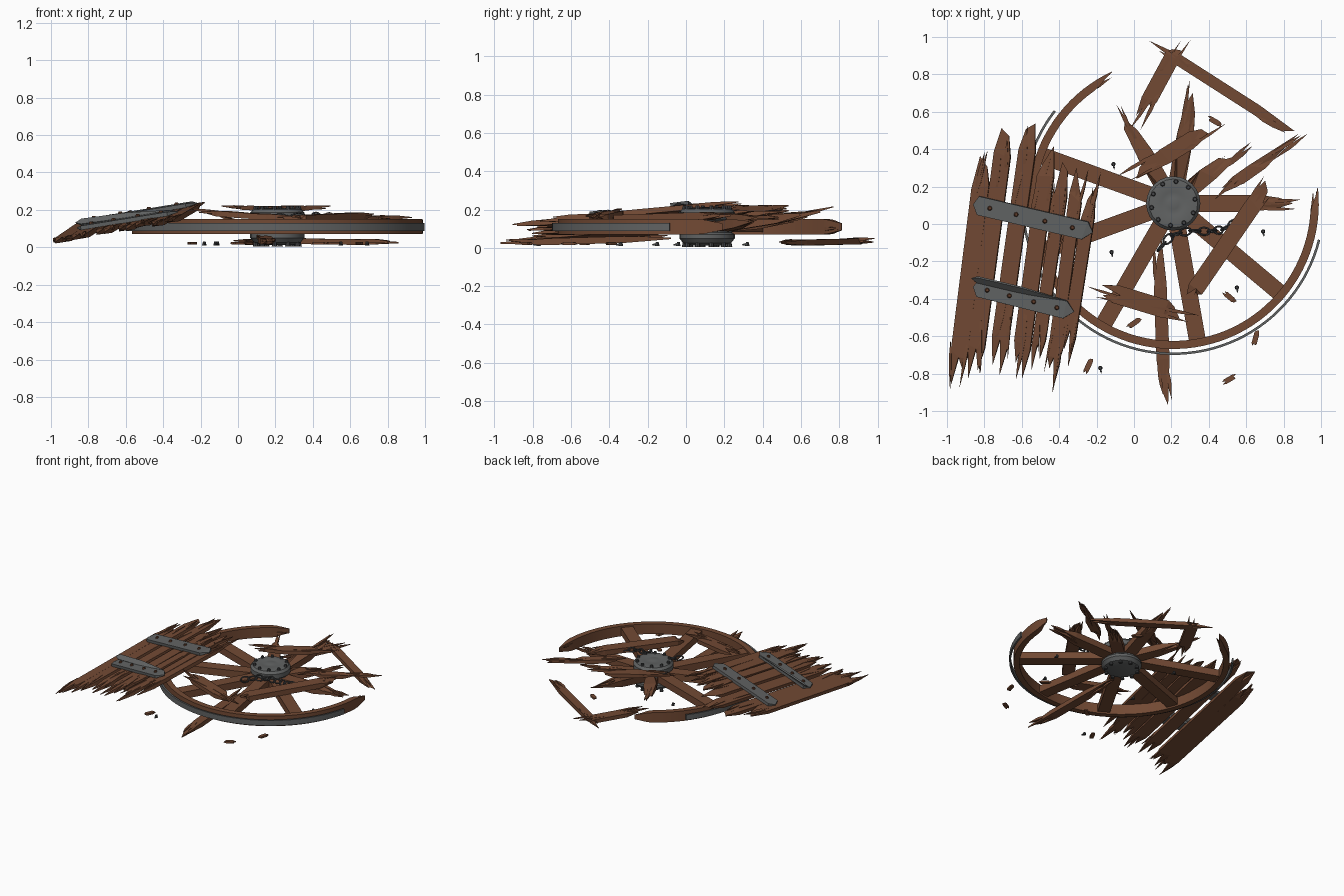
import bpy, bmesh, math, random
from mathutils import Vector, Matrix

if "Cube" in bpy.data.objects:
    bpy.data.objects.remove(bpy.data.objects["Cube"])
random.seed(7)
R = random.uniform

def material(name, c):
    m = bpy.data.materials.new(name)
    m.diffuse_color = (*c, 1)
    m.use_nodes = True
    m.node_tree.nodes["Principled BSDF"].inputs["Base Color"].default_value = m.diffuse_color
    return m

WOOD = material("wood", (0.17, 0.068, 0.034))
DARK = material("dark_wood", (0.12, 0.047, 0.024))
IRON = material("iron", (0.12, 0.125, 0.125))
BLACK = material("black_iron", (0.06, 0.062, 0.065))

def finish(name, bm, mat, smooth=False):
    bmesh.ops.recalc_face_normals(bm, faces=bm.faces)
    me = bpy.data.meshes.new(name)
    bm.to_mesh(me)
    bm.free()
    me.materials.append(mat)
    ob = bpy.data.objects.new(name, me)
    bpy.context.collection.objects.link(ob)
    if smooth:
        bpy.context.view_layer.objects.active = ob
        ob.select_set(True)
        bpy.ops.object.shade_smooth_by_angle(angle=math.radians(35))
        ob.select_set(False)
    return ob

def board(name, p0, p1, w, t, j0=.1, j1=.1, n=4, up=(0, 0, 1), mat=WOOD):
    """Plank from p0 to p1 with splintered ends of depth j0 and j1."""
    p0, p1 = Vector(p0), Vector(p1)
    X = (p1 - p0).normalized()
    Y = Vector(up).cross(X).normalized()
    Z = X.cross(Y)
    L = (p1 - p0).length

    def end(j):
        tip = random.randrange(n)
        out = []
        for i in range(2 * n + 1):
            y = w * (i / (2 * n) - .5)
            if i % 2:
                out.append((0 if i // 2 == tip else j * R(.2, .7), y, .25))
            else:
                out.append((j * R(.75, 1.15), y, 1))
        return out
    pts = [(x, y, s) for x, y, s in end(j0)][::-1] + [(L - x, y, s) for x, y, s in end(j1)]
    bm = bmesh.new()
    lay = [[bm.verts.new(p0 + X * x + Y * y + Z * (h * s * t / 2)) for x, y, s in pts] for h in (1, -1)]
    bm.faces.new(lay[0])
    bm.faces.new(lay[1][::-1])
    for i in range(len(pts)):
        k = (i + 1) % len(pts)
        bm.faces.new((lay[0][i], lay[0][k], lay[1][k], lay[1][i]))
    bmesh.ops.triangulate(bm, faces=[f for f in bm.faces if len(f.verts) > 4])
    return finish(name, bm, mat)

def slivers(name, p0, p1, w, count, ln=.25, up=(0, 0, 1)):
    """Thin splinters peeling along a board, mostly near its ends."""
    p0, p1, N = Vector(p0), Vector(p1), Vector(up)
    X = (p1 - p0).normalized()
    Y = N.cross(X)
    for i in range(count):
        f = R(.08, .25)
        c = p0.lerp(p1, f if i % 2 else 1 - f) + Y * R(-.5, .5) * w
        h = ln * R(.7, 1.2) / 2
        dv = X * h + Y * h * R(-.14, .14) + N * R(-.008, .008)
        board(name, c - dv + N * .008, c + dv + N * .008, R(.012, .022), .018, h * .8, h * .8, 1, up)

def arc(name, r0, r1, z0, z1, a0, a1, n, mat, taper=0):
    """Arc of rectangular section around the hub, optionally pointed at its ends."""
    bm = bmesh.new()
    rings = []
    for i in range(n + 1):
        deg = a0 + (a1 - a0) * i / n
        a = math.radians(deg)
        f = min(1, max(.08, min(deg - a0, a1 - deg) / taper)) if taper else 1
        ri = r1 - (r1 - r0) * f
        zm, zh = (z0 + z1) / 2, (z1 - z0) / 2 * (.4 + .6 * f)
        rings.append([bm.verts.new((CX + r * math.cos(a), CY + r * math.sin(a), z))
                      for r, z in ((ri, zm - zh), (r1, zm - zh), (r1, zm + zh), (ri, zm + zh))])
    for A, B in zip(rings, rings[1:]):
        for k in range(4):
            bm.faces.new((A[k], A[(k + 1) % 4], B[(k + 1) % 4], B[k]))
    bm.faces.new(rings[0])
    bm.faces.new(rings[-1][::-1])
    return finish(name, bm, mat, True)

def stud(name, p, r=.014, h=.02, mat=BLACK):
    bm = bmesh.new()
    bmesh.ops.create_cone(bm, cap_ends=True, segments=8, radius1=r, radius2=r * .6, depth=h,
                          matrix=Matrix.Translation(p))
    return finish(name, bm, mat)

# Wheel rim and the iron tyre that has come loose from it
CX, CY = .21, .11
arc("wheel_rim", .735, .778, .07, .15, 115, 366, 75, WOOD, 8)
arc("iron_tyre", .797, .810, .088, .13, 142, 346, 64, IRON)
for a, s in ((117, 1), (364, -1)):
    for r in (.75, .768):
        q = [(CX + r * math.cos(math.radians(b)), CY + r * math.sin(math.radians(b)), R(.09, .13))
             for b in (a - s * 1, a + s * 12)]
        board("rim_splinter", *q, .02, .02, .1, .08, 1)

# Hub, turned profile with studs on both flanges
prof = [(0, .012), (.08, .012), (.125, .025), (.145, .05), (.145, .07), (.13, .08), (.13, .14), (.145, .15),
        (.145, .185), (.13, .203), (.07, .21), (.06, .206), (.03, .212), (0, .214)]
bm = bmesh.new()
vs = [bm.verts.new((CX + r, CY, z)) for r, z in prof]
es = [bm.edges.new(e) for e in zip(vs, vs[1:])]
bmesh.ops.spin(bm, geom=vs + es, cent=(CX, CY, 0), axis=(0, 0, 1), angle=math.tau, steps=24)
bmesh.ops.remove_doubles(bm, verts=bm.verts, dist=1e-4)
finish("hub", bm, IRON, True)
for i in range(10):
    a = math.tau * (i + .3) / 10
    for z in (.208, .018):
        stud("hub_stud", (CX + .118 * math.cos(a), CY + .118 * math.sin(a), z), .015, .025)

# Nine spokes, four of them snapped
for i in range(9):
    a = math.radians(40 * i)
    d = Vector((math.cos(a), math.sin(a), 0))
    c = Vector((CX, CY, .11))
    if i > 3:
        board("spoke", c + d * .11, c + d * .745, .09, .055, .005, .005, 1)
    else:
        ln, rise = ((.64, .01), (.44, .04), (.60, .08), (.52, .03))[i]
        tip = c + d * ln + Vector((0, 0, rise))
        board("broken_spoke", c + d * .11, tip, .09, .05, .005, .22, 3)
        slivers("spoke_splinter", c + d * .22, tip, .07, 4)

# Leaning plank panel
C = Vector((-.58, -.15))
def on(x, y, h=0):
    dx, dy = x - C.x, y - C.y
    return Vector((x, y, .141 + .16 * (.978 * dx - .208 * dy) + .10 * (.208 * dx + .978 * dy) + h))
NORM = (on(1, 0) - on(0, 0)).cross(on(0, 1) - on(0, 0)).normalized()
planks = [(-.955, -.86, -.80, .36), (-.865, -.83, -.685, .51), (-.74, -.80, -.55, .54), (-.62, -.82, -.45, .42),
          (-.53, -.78, -.365, .33), (-.45, -.88, -.29, .30), (-.37, -.76, -.22, .20)]
for k, (x0, y0, x1, y1) in enumerate(planks):
    h = R(-.004, .004)
    a, b = on(x0, y0, h), on(x1, y1, h)
    board("panel_plank", a, b, .092 if k < 4 else .07, .028, .18, .17, 2, NORM)
    slivers("plank_splinter", a, b, .08, 4, .3, NORM)

# Iron straps with rivets, the lower one bent up along its edge
for x0, y0, x1, y1, w in ((-.86, .105, -.22, -.045, .1), (-.86, -.335, -.32, -.47, .095)):
    board("iron_strap", on(x0, y0, .024), on(x1, y1, .024), w, .022, .03, .045, 1, NORM, IRON)
    for t in (.14, .36, .6, .83):
        stud("strap_rivet", on(x0 + (x1 - x0) * t, y0 + (y1 - y0) * t, .039), .014, .014, DARK)
board("strap_bent_edge", on(-.87, -.29, .05), on(-.36, -.41, .036), .04, .012, .03, .25, 1,
      NORM + Vector((-.1, -.9, 0)), IRON)

# Loose broken boards
loose = [((.30, -.39, .15), (.72, .22, .17), .09, .04, .06, .16), ((.48, .18, .165), (.89, .47, .15), .065, .03, .1, .3),
         ((.0, .26, .205), (.39, .50, .205), .09, .03, .2, .1), ((-.18, -.35, .185), (.25, -.48, .155), .1, .03, .1, .1),
         ((.13, -.08, .05), (.165, -.97, .025), .07, .035, .28, .28), ((.03, .57, .025), (.23, .94, .035), .085, .03, .12, .06),
         ((.14, .94, .035), (.85, .485, .025), .06, .03, .12, .22)]
for a, b, w, t, j0, j1 in loose:
    board("loose_board", a, b, w, t, j0, j1, 2)
    slivers("board_splinter", a, b, w * .9, 4, .26)
board("corner_splinter", (.08, .98, .03), (.34, .82, .035), .03, .02, .15, .1, 1)

# Small chips and fallen nails
for x, y, deg in ((.43, .55, -30), (.51, -.39, -40), (0, -.53, 35), (-.245, -.76, 65), (.51, -.83, 30), (.65, -.61, 75)):
    d = Vector((math.cos(math.radians(deg)), math.sin(math.radians(deg)), 0)) * .045
    p = Vector((x, y, .022))
    board("wood_chip", p - d, p + d, .028, .015, .02, .02, 2)
for x, y in ((-.11, .32), (-.12, -.15), (.69, -.04), (.55, -.34), (-.18, -.77)):
    stud("nail_head", (x, y, .02), .012, .02)
    board("nail_shank", (x, y, .02), (x + .005, y - .028, .015), .009, .009, .004, .01, 1, mat=BLACK)

# Chain lying over the spokes
path = [(.13, -.14, .15), (.20, -.06, .155), (.30, -.035, .165), (.40, -.04, .165), (.47, -.03, .165), (.55, .01, .155)]
path = [Vector(p) for p in path]
links = []
for a, b in zip(path, path[1:]):
    links += [(a, a.lerp(b, .5)), (a.lerp(b, .5), b)]
for i, (a, b) in enumerate(links):
    m, d = (a + b) / 2, b - a
    bm = bmesh.new()
    rings = []
    for u in range(12):
        A = math.tau * u / 12
        o = Vector((math.cos(A), math.sin(A), 0))
        base = Vector(((d.length / 2 + .006) * o.x, .021 * o.y, 0))
        rings.append([bm.verts.new(base + (o * math.cos(B) + Vector((0, 0, math.sin(B)))) * .0055)
                      for B in (math.tau * v / 6 for v in range(6))])
    for u in range(12):
        for v in range(6):
            P, Q = rings[u], rings[(u + 1) % 12]
            bm.faces.new((P[v], Q[v], Q[(v + 1) % 6], P[(v + 1) % 6]))
    bm.transform(Matrix.Translation(m) @ d.to_track_quat('X', 'Z').to_matrix().to_4x4()
                 @ Matrix.Rotation(math.radians(15 if i % 2 else 75), 4, 'X'))
    finish("chain_link", bm, BLACK, True)
